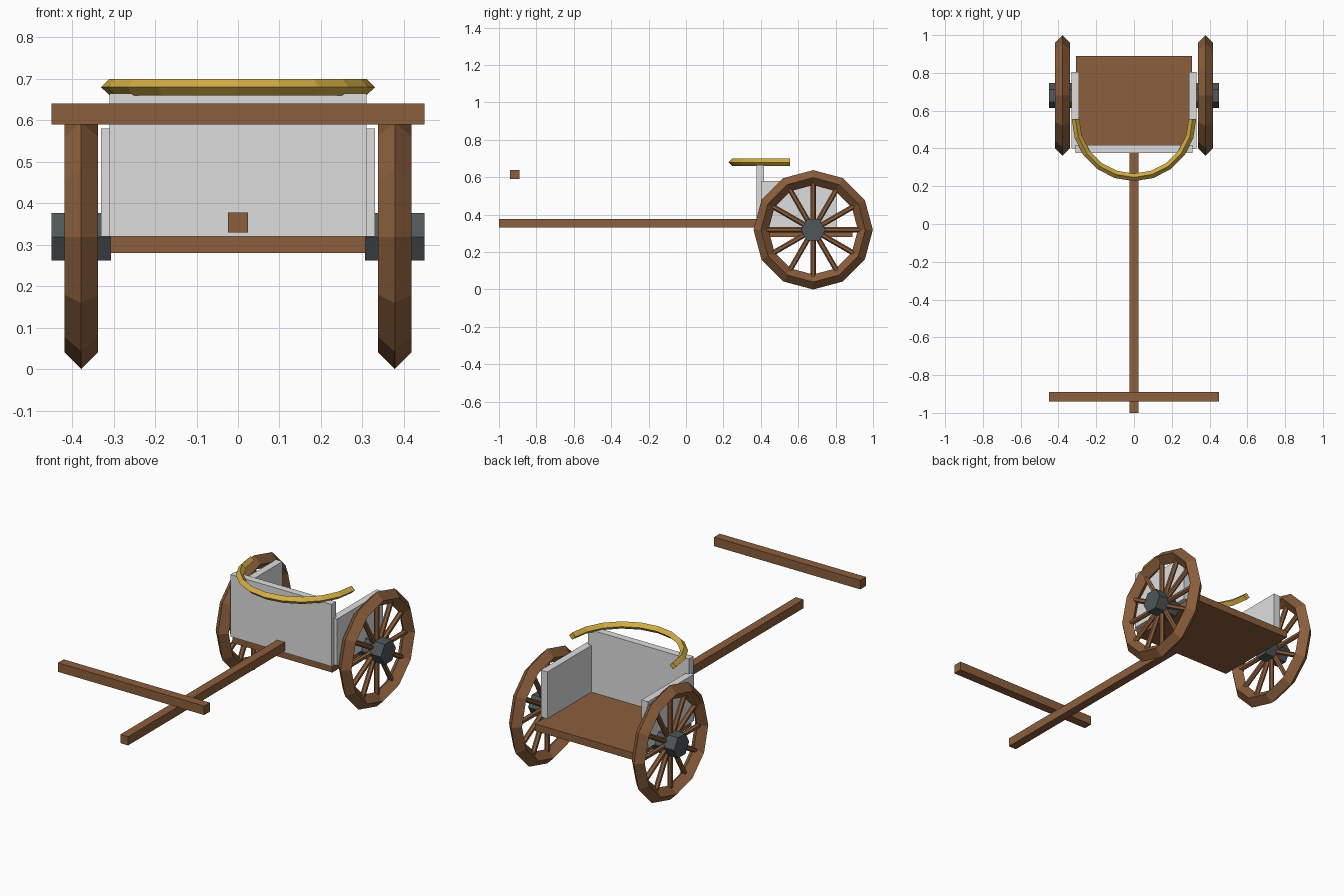
import bpy, bmesh, math
from mathutils import Matrix, Vector

if "Cube" in bpy.data.objects:
    bpy.data.objects.remove(bpy.data.objects["Cube"])


def material(name, rgb):
    m = bpy.data.materials.new(name)
    m.diffuse_color = (*rgb, 1)
    m.use_nodes = True
    m.node_tree.nodes["Principled BSDF"].inputs["Base Color"].default_value = m.diffuse_color
    return m


WOOD = material("brown wood", (0.258, 0.112, 0.045))
PANEL = material("pale grey", (0.73, 0.73, 0.73))
GOLD = material("gold", (0.65, 0.42, 0.06))
IRON = material("dark iron", (0.08, 0.095, 0.1))


def finish(name, bm, mat):
    bmesh.ops.recalc_face_normals(bm, faces=bm.faces)
    me = bpy.data.meshes.new(name)
    bm.to_mesh(me)
    bm.free()
    me.materials.append(mat)
    ob = bpy.data.objects.new(name, me)
    bpy.context.collection.objects.link(ob)
    return ob


def box(name, lo, hi, mat):
    lo, hi = Vector(lo), Vector(hi)
    bm = bmesh.new()
    bmesh.ops.create_cube(bm, size=1, matrix=Matrix.Translation((lo + hi) / 2)
                          @ Matrix.Diagonal((*(hi - lo), 1)))
    return finish(name, bm, mat)


def diamond_ring(name, matrix, major, minor, start, sweep, steps, mat):
    """Ring or arc around local z with a four-sided diamond section."""
    bm = bmesh.new()
    closed = sweep >= 2 * math.pi - 1e-6
    rings = []
    for i in range(steps if closed else steps + 1):
        a = start + sweep * i / steps
        ring = []
        for dr, dz in ((minor, 0), (0, minor), (-minor, 0), (0, -minor)):
            r = major + dr
            ring.append(bm.verts.new(matrix @ Vector((r * math.cos(a), r * math.sin(a), dz))))
        rings.append(ring)
    for i in range(steps):
        p, q = rings[i], rings[(i + 1) % len(rings)]
        for j in range(4):
            k = (j + 1) % 4
            bm.faces.new((p[j], q[j], q[k], p[k]))
    if not closed:
        bm.faces.new(rings[0])
        bm.faces.new(rings[-1])
    return finish(name, bm, mat)


# Car body: floor, front board and two lower side boards
box("floor", (-0.307, 0.39, 0.28), (0.307, 0.89, 0.32), WOOD)
box("front_panel", (-0.31, 0.377, 0.32), (0.31, 0.417, 0.665), PANEL)
for side, s in (("right", 1), ("left", -1)):
    box(side + "_panel", (s * 0.31 - 0.02, 0.40, 0.32), (s * 0.31 + 0.02, 0.805, 0.58), PANEL)

# Curved gold hand rail
diamond_ring("hand_rail", Matrix.Translation((0, 0.557, 0.68)), 0.31, 0.02,
             math.pi, math.pi, 10, GOLD)

# Draught pole and yoke
box("pole", (-0.024, -1.0, 0.33), (0.024, 0.39, 0.378), WOOD)
box("yoke", (-0.45, -0.94, 0.59), (0.45, -0.89, 0.64), WOOD)

# Wheels: diamond-section rim, twelve spokes, hexagonal hub
for side, s in (("right", 1), ("left", -1)):
    place = Matrix.Translation((s * 0.378, 0.68, 0.319)) @ Matrix.Rotation(math.pi / 2, 4, 'Y')
    diamond_ring(side + "_rim", place, 0.279, 0.04, 0, 2 * math.pi, 12, WOOD)

    bm = bmesh.new()
    for i in range(12):
        spoke = (place @ Matrix.Rotation(i * math.pi / 6, 4, 'Z')
                 @ Matrix.Translation((0.15, 0, 0)) @ Matrix.Rotation(math.pi / 2, 4, 'Y'))
        bmesh.ops.create_cone(bm, cap_ends=True, segments=6, radius1=0.014, radius2=0.014,
                              depth=0.22, matrix=spoke)
    finish(side + "_spokes", bm, WOOD)

    bm = bmesh.new()
    bmesh.ops.create_cone(bm, cap_ends=True, segments=6, radius1=0.066, radius2=0.066,
                          depth=0.143, matrix=place @ Matrix.Rotation(math.pi / 2, 4, 'Z'))
    hub = finish(side + "_hub", bm, IRON)
    # Turn the hexagon so that flats face up and down
    ys = [v.co.y for v in hub.data.vertices]
    if max(ys) - min(ys) < 0.125:
        c = Vector((s * 0.378, 0.68, 0.319))
        hub.data.transform(Matrix.Translation(c) @ Matrix.Rotation(math.pi / 6, 4, 'X')
                           @ Matrix.Translation(-c))
